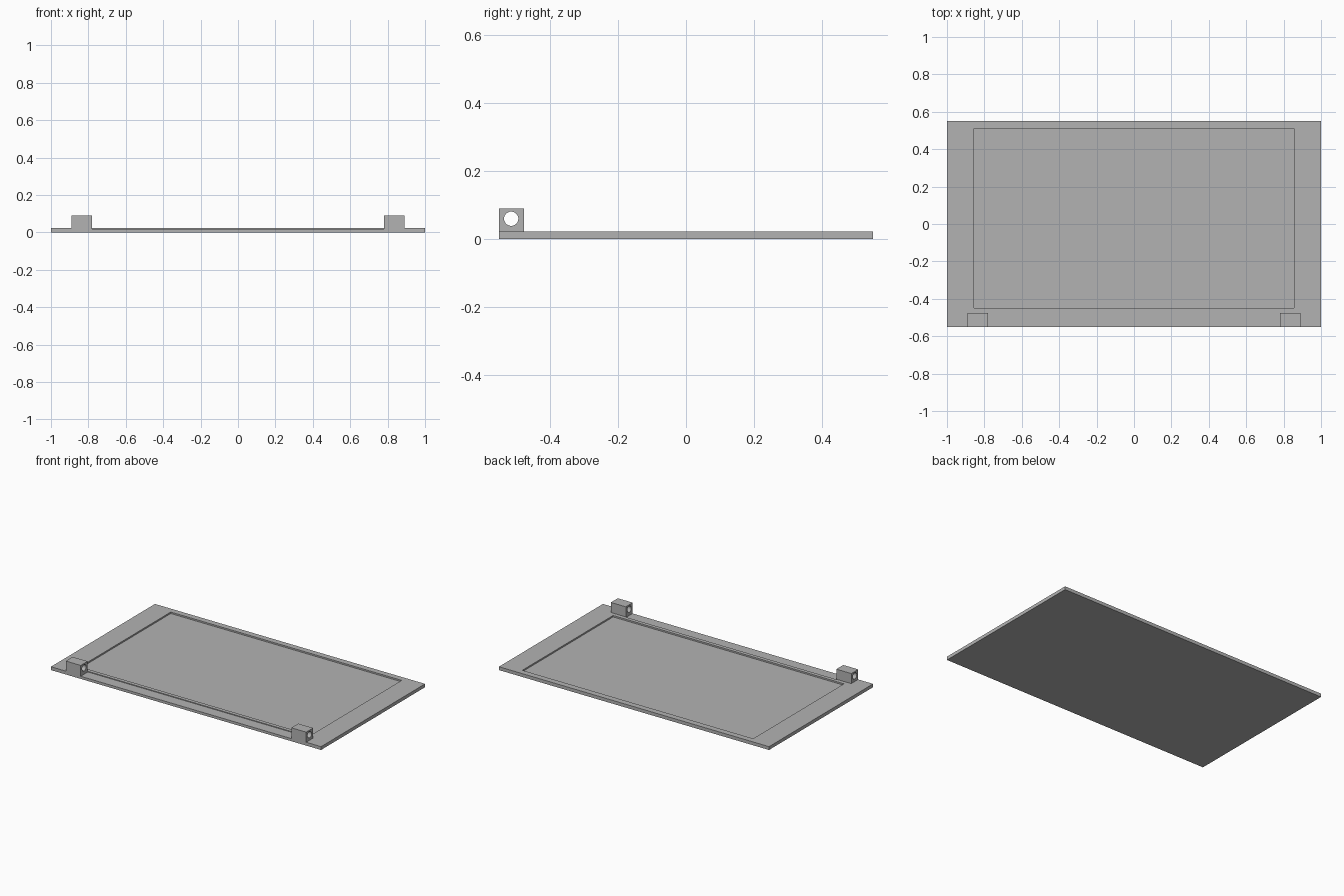
import bpy
import math

cube = bpy.data.objects.get("Cube")
if cube:
    bpy.data.objects.remove(cube, do_unlink=True)

grey = bpy.data.materials.new("light grey")
grey.use_nodes = True
colour = (0.45, 0.45, 0.45, 1)
grey.diffuse_color = colour
grey.node_tree.nodes["Principled BSDF"].inputs["Base Color"].default_value = colour

TOP = 0.0225      # plate thickness
FRONT = -0.55


def box(name, low, high):
    """Axis-aligned box between two corners."""
    centre = [(a + b) / 2 for a, b in zip(low, high)]
    bpy.ops.mesh.primitive_cube_add(size=1, location=centre)
    ob = bpy.context.object
    ob.name = name
    ob.scale = [b - a for a, b in zip(low, high)]
    bpy.ops.object.transform_apply(location=False, rotation=False, scale=True)
    ob.data.materials.append(grey)
    return ob


def cut(target, cutter):
    """Subtract the cutter, then remove it."""
    cutter.hide_render = True
    mod = target.modifiers.new("cut", "BOOLEAN")
    mod.operation = "DIFFERENCE"
    mod.solver = "EXACT"
    mod.object = cutter
    bpy.context.view_layer.objects.active = target
    bpy.ops.object.modifier_apply(modifier=mod.name)
    bpy.data.objects.remove(cutter, do_unlink=True)


# Flat lid with a shallow panel recess and a relief along the hinge edge
lid = box("lid_plate", (-1, FRONT, 0), (1, -FRONT, TOP))
cut(lid, box("recess_cutter", (-0.855, -0.45, TOP - 0.01), (0.855, 0.51, 0.1)))
cut(lid, box("relief_cutter", (-0.78, -0.6, TOP - 0.005), (0.78, -0.475, 0.1)))

# Two hinge blocks, each bored through sideways for the pin
for side, name in ((1, "left_hinge_block"), (-1, "right_hinge_block")):
    x0, x1 = sorted((side * 0.78, side * 0.89))
    block = box(name, (x0, FRONT, TOP), (x1, -0.477, 0.09))
    bpy.ops.mesh.primitive_cylinder_add(
        vertices=32, radius=0.021, depth=0.3,
        location=(side * 0.835, -0.514, 0.06), rotation=(0, math.pi / 2, 0))
    bore = bpy.context.object
    bore.data.materials.append(grey)
    cut(block, bore)
    bpy.ops.object.select_all(action="DESELECT")
    block.select_set(True)
    bpy.context.view_layer.objects.active = block
    bpy.ops.object.shade_smooth_by_angle(angle=math.radians(30))
